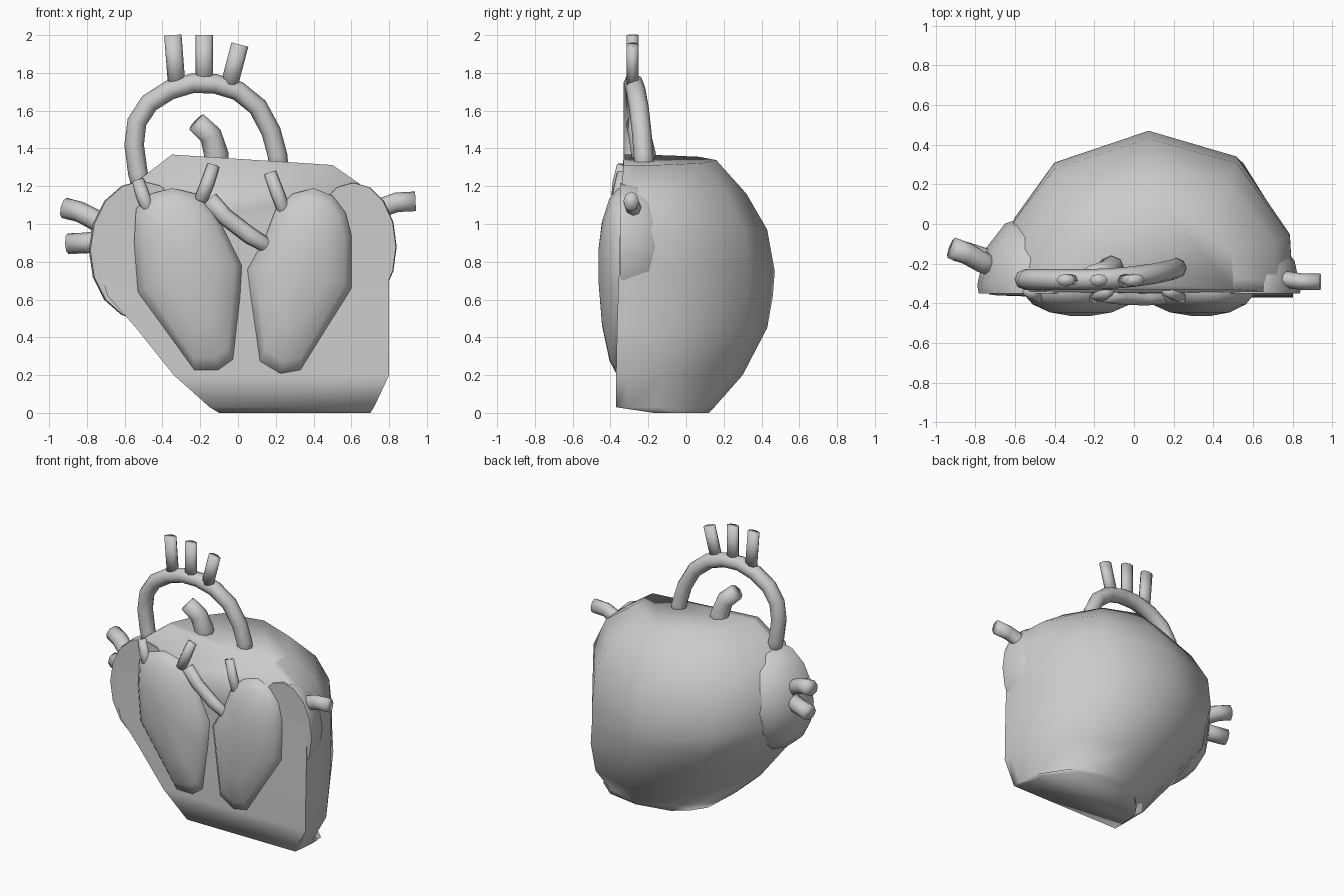
import bpy, bmesh, math
from mathutils import Vector


def finish(name, bm, angle=40):
    bmesh.ops.recalc_face_normals(bm, faces=bm.faces)
    me = bpy.data.meshes.new(name)
    bm.to_mesh(me)
    bm.free()
    ob = bpy.data.objects.new(name, me)
    bpy.context.collection.objects.link(ob)
    bpy.ops.object.select_all(action='DESELECT')
    bpy.context.view_layer.objects.active = ob
    ob.select_set(True)
    bpy.ops.object.shade_smooth_by_angle(angle=math.radians(angle))
    return ob


def loft(name, rings, angle=40):
    bm = bmesh.new()
    vs = [[bm.verts.new(p) for p in r] for r in rings]
    n = len(vs[0])
    for a, b in zip(vs, vs[1:]):
        for i in range(n):
            j = (i + 1) % n
            bm.faces.new((a[i], a[j], b[j], b[i]))
    bm.faces.new(vs[0])
    bm.faces.new(vs[-1])
    return finish(name, bm, angle)


def tube(name, pts, radii, sides=8, flat=1.0):
    # round section swept along a path, flat squashes it in depth
    pts = [Vector(p) for p in pts]
    if isinstance(radii, float):
        radii = [radii] * len(pts)
    rings = []
    for i, p in enumerate(pts):
        t = (pts[min(i + 1, len(pts) - 1)] - pts[max(i - 1, 0)]).normalized()
        u = t.cross(Vector((0, 1, 0))).normalized()
        v = t.cross(u)
        rings.append([p + radii[i] * (u * math.cos(a) + v * flat * math.sin(a))
                      for a in (2 * math.pi * k / sides for k in range(sides))])
    return loft(name, rings, 95)


# heart body: half-round levels with a flat front (z, left, right, front, back, tilt)
levels = [(0.0, -0.10, 0.70, -0.17, 0.12, 0), (0.03, -0.15, 0.72, -0.37, 0.15, 0),
          (0.20, -0.34, 0.80, -0.37, 0.30, 0),
          (0.45, -0.54, 0.80, -0.365, 0.43, 0), (0.62, -0.69, 0.80, -0.36, 0.46, 0),
          (0.75, -0.73, 0.80, -0.355, 0.47, 0), (0.97, -0.73, 0.80, -0.35, 0.43, 0),
          (1.16, -0.62, 0.72, -0.345, 0.32, 0), (1.34, -0.35, 0.50, -0.33, 0.16, -0.065)]
half = [(1, 0), (0.98, 0.32), (0.63, 0.83), (0.05, 1), (-0.57, 0.79), (-0.83, 0.43), (-1, 0)]
rings = []
for z, l, r, f, b, tilt in levels:
    c, w = (l + r) / 2, (r - l) / 2
    y0 = f + 0.06
    ring = [(l, f), (r, f)] + [(c + w * u, y0 + (b - y0) * v) for u, v in half]
    rings.append([(x, y, z + tilt * (x - c)) for x, y in ring])
loft("heart_body", rings, 89)


# side lobes: ellipsoids cut flat at the front
def lobe(name, centre, radius):
    bm = bmesh.new()
    bmesh.ops.create_uvsphere(bm, u_segments=12, v_segments=8, radius=1)
    for v in bm.verts:
        v.co = Vector([c + r * q for c, r, q in zip(centre, radius, v.co)])
    bmesh.ops.bisect_plane(bm, geom=bm.verts[:] + bm.edges[:] + bm.faces[:],
                           plane_co=(0, -0.35, 0), plane_no=(0, -1, 0), clear_outer=True)
    bmesh.ops.holes_fill(bm, edges=[e for e in bm.edges if e.is_boundary], sides=0)
    finish(name, bm, 60)


lobe("left_lobe", (-0.51, -0.31, 0.86), (0.28, 0.36, 0.37))
lobe("right_lobe", (0.61, -0.33, 0.88), (0.23, 0.29, 0.34))


# ventricles bulging from the front face
def chamber(name, outline, ridge):
    rx, rz = ridge
    steps = [(1.0, -0.33), (1.0, -0.36), (0.86, -0.405), (0.55, -0.445), (0.18, -0.463)]
    loft(name, [[(rx + (x - rx) * s, y, rz + (z - rz) * s) for x, z in outline]
                for s, y in steps], 70)


chamber("left_chamber", [(-0.55, 0.90), (-0.54, 1.08), (-0.46, 1.16), (-0.35, 1.19), (-0.22, 1.16),
                         (-0.13, 1.08), (0.02, 0.78), (0.01, 0.60), (-0.02, 0.27), (-0.10, 0.21),
                         (-0.23, 0.21), (-0.53, 0.64)], (-0.27, 0.80))
chamber("right_chamber", [(0.05, 0.76), (0.14, 0.92), (0.20, 1.08), (0.29, 1.16), (0.40, 1.19),
                          (0.50, 1.15), (0.57, 1.06), (0.60, 0.94), (0.60, 0.66), (0.33, 0.21),
                          (0.22, 0.19), (0.11, 0.26)], (0.34, 0.80))

# aortic arch and its three branches
tube("aorta", [(0.22, -0.22, 1.25), (0.21, -0.225, 1.36), (0.175, -0.235, 1.49), (0.105, -0.25, 1.62),
               (0.0, -0.265, 1.705), (-0.12, -0.275, 1.742), (-0.24, -0.28, 1.745),
               (-0.36, -0.28, 1.71), (-0.47, -0.28, 1.64), (-0.535, -0.28, 1.54),
               (-0.55, -0.28, 1.42), (-0.53, -0.28, 1.27), (-0.49, -0.28, 1.12)], 0.052)
for i, (x0, x1, z1) in enumerate([(-0.325, -0.345, 2.0), (-0.178, -0.178, 2.0), (-0.045, 0.01, 1.95)]):
    tube(f"aorta_branch_{i + 1}", [(x0, -0.283, 1.74), (x1, -0.283, z1)], 0.046, 8, 0.7)
tube("pulmonary_artery", [(-0.11, -0.22, 1.25), (-0.115, -0.225, 1.37), (-0.145, -0.245, 1.47),
                          (-0.22, -0.265, 1.54)], [0.065, 0.065, 0.06, 0.055])

# side veins
tube("upper_left_vein", [(-0.68, -0.22, 0.97), (-0.77, -0.19, 1.03), (-0.84, -0.15, 1.065),
                         (-0.92, -0.12, 1.085)], 0.055)
tube("lower_left_vein", [(-0.68, -0.20, 0.92), (-0.80, -0.16, 0.90), (-0.90, -0.13, 0.895)], 0.055)
tube("right_vein", [(0.70, -0.27, 1.03), (0.77, -0.28, 1.09), (0.84, -0.29, 1.115),
                    (0.94, -0.29, 1.12)], 0.052, 8, 0.8)

# vessels lying over the front
front = [[(-0.53, -0.34, 1.23), (-0.50, -0.36, 1.14), (-0.46, -0.37, 1.05)],
         [(-0.13, -0.34, 1.31), (-0.16, -0.36, 1.22), (-0.20, -0.37, 1.12)],
         [(0.17, -0.34, 1.27), (0.21, -0.36, 1.16), (0.26, -0.37, 1.03)]]
for i, path in enumerate(front):
    tube(f"front_vessel_{i + 1}", path, [0.033, 0.036, 0.035], 8, 0.8)
tube("cross_vessel", [(-0.15, -0.36, 1.13), (-0.07, -0.37, 1.04), (0.06, -0.375, 0.94),
                      (0.23, -0.37, 0.84)], [0.045, 0.045, 0.045, 0.035], 8, 0.8)
